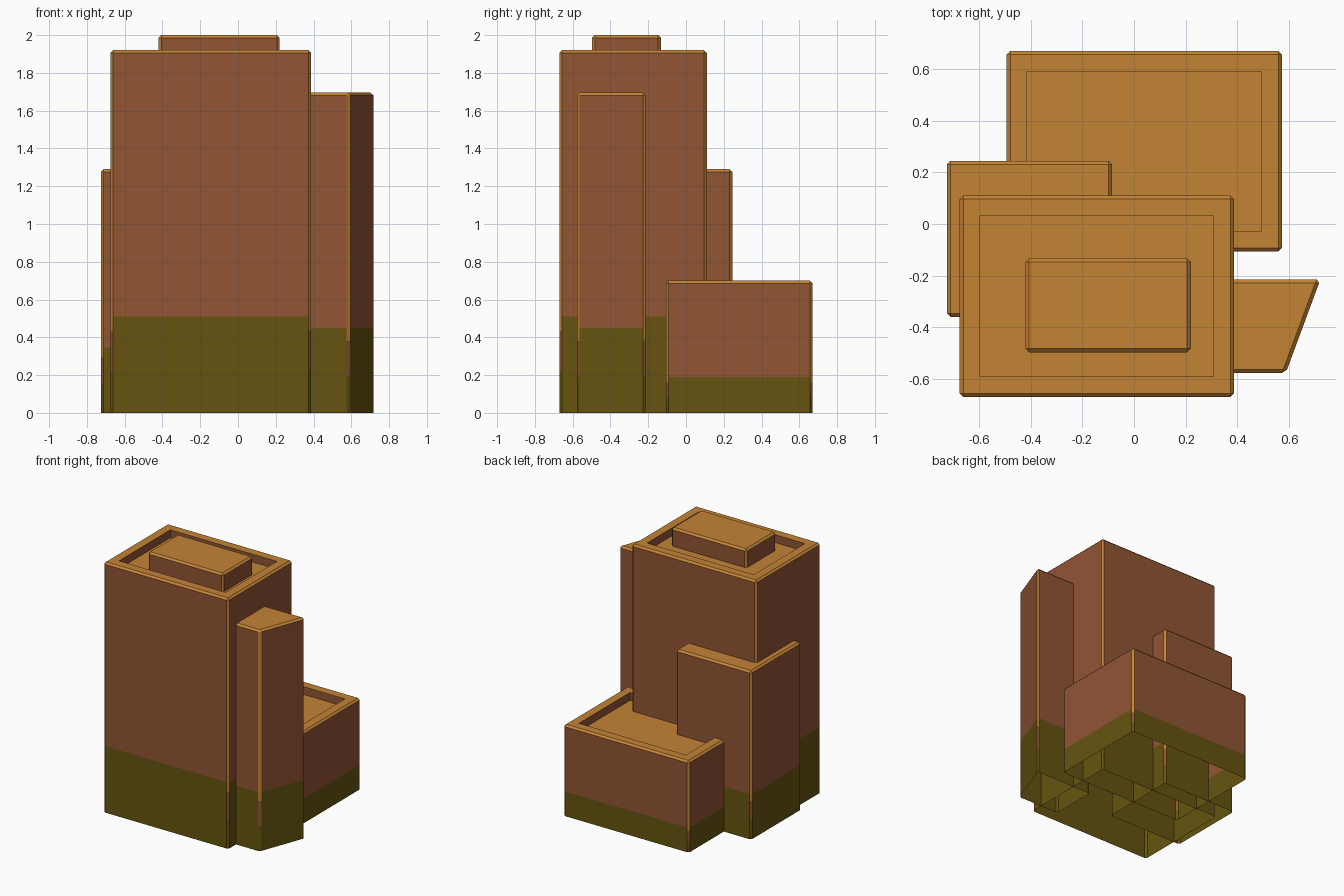
import bpy, bmesh
from mathutils import Vector

if "Cube" in bpy.data.objects:
    bpy.data.objects.remove(bpy.data.objects["Cube"])


def material(name, rgb):
    m = bpy.data.materials.new(name)
    m.diffuse_color = (*rgb, 1)
    m.use_nodes = True
    m.node_tree.nodes["Principled BSDF"].inputs["Base Color"].default_value = m.diffuse_color
    return m


MATS = [material("brick", (0.285, 0.09, 0.034)),
        material("olive_base", (0.133, 0.088, 0.005)),
        material("ochre_trim", (0.55, 0.23, 0.036))]
BRICK, OLIVE, OCHRE = 0, 1, 2
BEVEL = 0.014


def rect(x0, x1, y0, y1):
    return [(x0, y0), (x1, y0), (x1, y1), (x0, y1)]


def block(name, outline, z0, z1, base=0.0, rim=0.0, depth=0.06):
    """Bevelled open-bottomed block; base = olive height, rim = roof parapet width."""
    bm = bmesh.new()
    floor = bm.faces.new([bm.verts.new((x, y, z0)) for x, y in outline])
    grown = bmesh.ops.extrude_face_region(bm, geom=[floor])["geom"]
    up = [v for v in grown if isinstance(v, bmesh.types.BMVert)]
    bmesh.ops.translate(bm, verts=up, vec=(0, 0, z1 - z0))
    bmesh.ops.recalc_face_normals(bm, faces=bm.faces)
    bm.normal_update()
    walls = [f.normal.copy() for f in bm.faces if abs(f.normal.z) < 0.5]

    # chamfer the corners and roof edges, leave the underside open
    edges = [e for e in bm.edges if max(v.co.z for v in e.verts) > z0 + 0.001]
    bmesh.ops.bevel(bm, geom=edges, offset=BEVEL, offset_type='OFFSET',
                    segments=1, profile=0.5, affect='EDGES')
    bm.normal_update()
    under = [f for f in bm.faces if f.normal.z < -0.9]
    bmesh.ops.delete(bm, geom=under, context='FACES')

    # sunken roof behind a parapet
    if rim:
        top = max(bm.faces, key=lambda f: f.calc_center_median().z)
        bmesh.ops.inset_region(bm, faces=[top], thickness=rim - BEVEL)
        bmesh.ops.inset_region(bm, faces=[top], thickness=0.001)
        bmesh.ops.translate(bm, verts=list(top.verts), vec=(0, 0, -depth))

    # colour bands by height and direction
    low, mid = base * 0.43, base * 0.85
    if base:
        for h in (low, mid, base):
            bmesh.ops.bisect_plane(bm, geom=bm.verts[:] + bm.edges[:] + bm.faces[:],
                                   plane_co=(0, 0, h), plane_no=(0, 0, 1))
    bm.normal_update()
    for f in bm.faces:
        z = f.calc_center_median().z
        if f.normal.z > 0.3:
            f.material_index = OCHRE
        elif any(abs(f.normal.dot(w)) > 0.99 for w in walls):
            f.material_index = OLIVE if z < base else BRICK
        else:
            f.material_index = OLIVE if z < low else BRICK if z < mid else OCHRE
    me = bpy.data.meshes.new(name)
    bm.to_mesh(me)
    bm.free()
    for m in MATS:
        me.materials.append(m)
    ob = bpy.data.objects.new(name, me)
    bpy.context.collection.objects.link(ob)
    return ob


# main tower with parapet and rooftop housing
block("main_tower", rect(-0.675, 0.387, -0.67, 0.11), 0, 1.92, 0.51, rim=0.105)
block("rooftop_housing", rect(-0.42, 0.22, -0.497, -0.133), 1.86, 2.0)
# low rear wing with parapet
block("rear_wing", rect(-0.493, 0.573, -0.106, 0.67), 0, 0.70, 0.19, rim=0.105)
# mid-height side wing
block("side_wing", rect(-0.725, -0.085, -0.36, 0.245), 0, 1.29, 0.345)
# slanted tall wing
block("slanted_wing", [(0.235, -0.577), (0.588, -0.577), (0.722, -0.215), (0.235, -0.215)],
      0, 1.695, 0.45)
